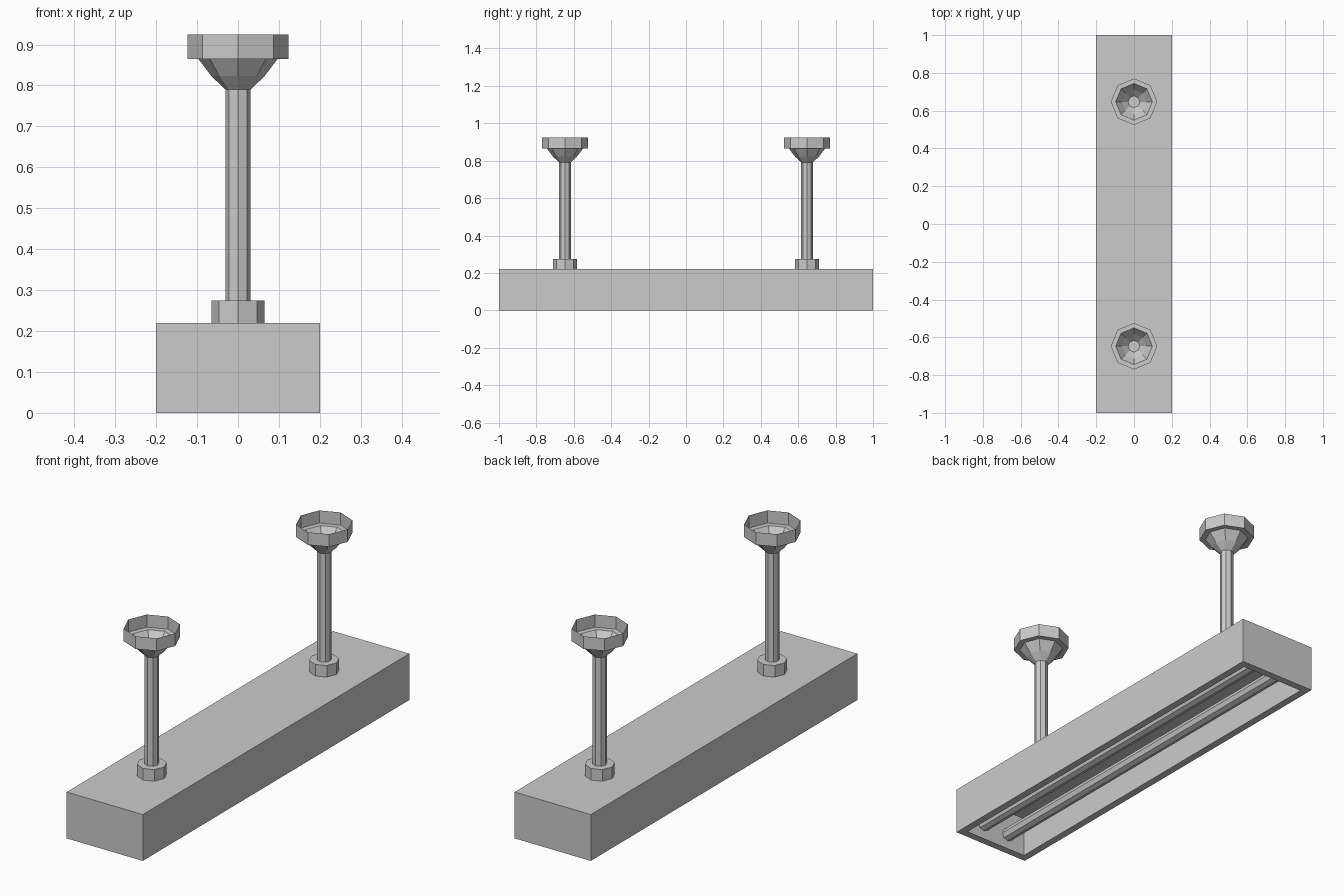
import bpy, bmesh, math
from mathutils import Matrix

if "Cube" in bpy.data.objects:
    bpy.data.objects.remove(bpy.data.objects["Cube"])

def finish(name, bm):
    bmesh.ops.recalc_face_normals(bm, faces=bm.faces)
    me = bpy.data.meshes.new(name)
    bm.to_mesh(me)
    bm.free()
    ob = bpy.data.objects.new(name, me)
    bpy.context.collection.objects.link(ob)
    return ob

def prism(name, r, length, centre, axis='Z', sides=8):
    bm = bmesh.new()
    bmesh.ops.create_cone(bm, cap_ends=True, segments=sides, radius1=r, radius2=r, depth=length)
    # put a corner on the x axis
    bmesh.ops.rotate(bm, verts=bm.verts, matrix=Matrix.Rotation(math.pi / 2, 3, 'Z'))
    if axis == 'Y':
        bmesh.ops.rotate(bm, verts=bm.verts, matrix=Matrix.Rotation(math.pi / 2, 3, 'X'))
    ob = finish(name, bm)
    ob.location = centre
    return ob

def lathe(name, profile, location, sides=8):
    bm = bmesh.new()
    rings = [[bm.verts.new((r * math.cos(2 * math.pi * i / sides),
                            r * math.sin(2 * math.pi * i / sides), z))
              for i in range(sides)] for r, z in profile]
    for a, b in zip(rings, rings[1:]):
        for i in range(sides):
            j = (i + 1) % sides
            bm.faces.new((a[i], a[j], b[j], b[i]))
    ob = finish(name, bm)
    ob.location = location
    return ob

# Lamp housing: box hollowed out from below, leaving a rim
bm = bmesh.new()
bmesh.ops.create_cube(bm, size=1)
bmesh.ops.scale(bm, vec=(0.4, 2, 0.22), verts=bm.verts)
bmesh.ops.translate(bm, vec=(0, 0, 0.11), verts=bm.verts)
bm.normal_update()
bottom = min(bm.faces, key=lambda f: f.calc_center_median().z)
bmesh.ops.inset_region(bm, faces=[bottom], thickness=0.035, use_even_offset=True)
inner = bmesh.ops.extrude_discrete_faces(bm, faces=[bottom])['faces'][0]
bmesh.ops.translate(bm, vec=(0, 0, 0.19), verts=inner.verts)
finish("lamp_housing", bm)

# Two light tubes running between the end walls
for side, x in (("left", -0.07), ("right", 0.07)):
    prism("light_tube_" + side, 0.03, 1.93, (x, 0, 0.07), 'Y')

# Hangers: collar, rod and open ceiling cup
cup = [(0.031, 0.79), (0.065, 0.823), (0.097, 0.865), (0.123, 0.865), (0.123, 0.925)]
for side, y in (("front", -0.647), ("back", 0.647)):
    prism("collar_" + side, 0.065, 0.055, (0, y, 0.2475))
    prism("rod_" + side, 0.031, 0.57, (0, y, 0.505))
    lathe("ceiling_cup_" + side, cup, (0, y, 0))
